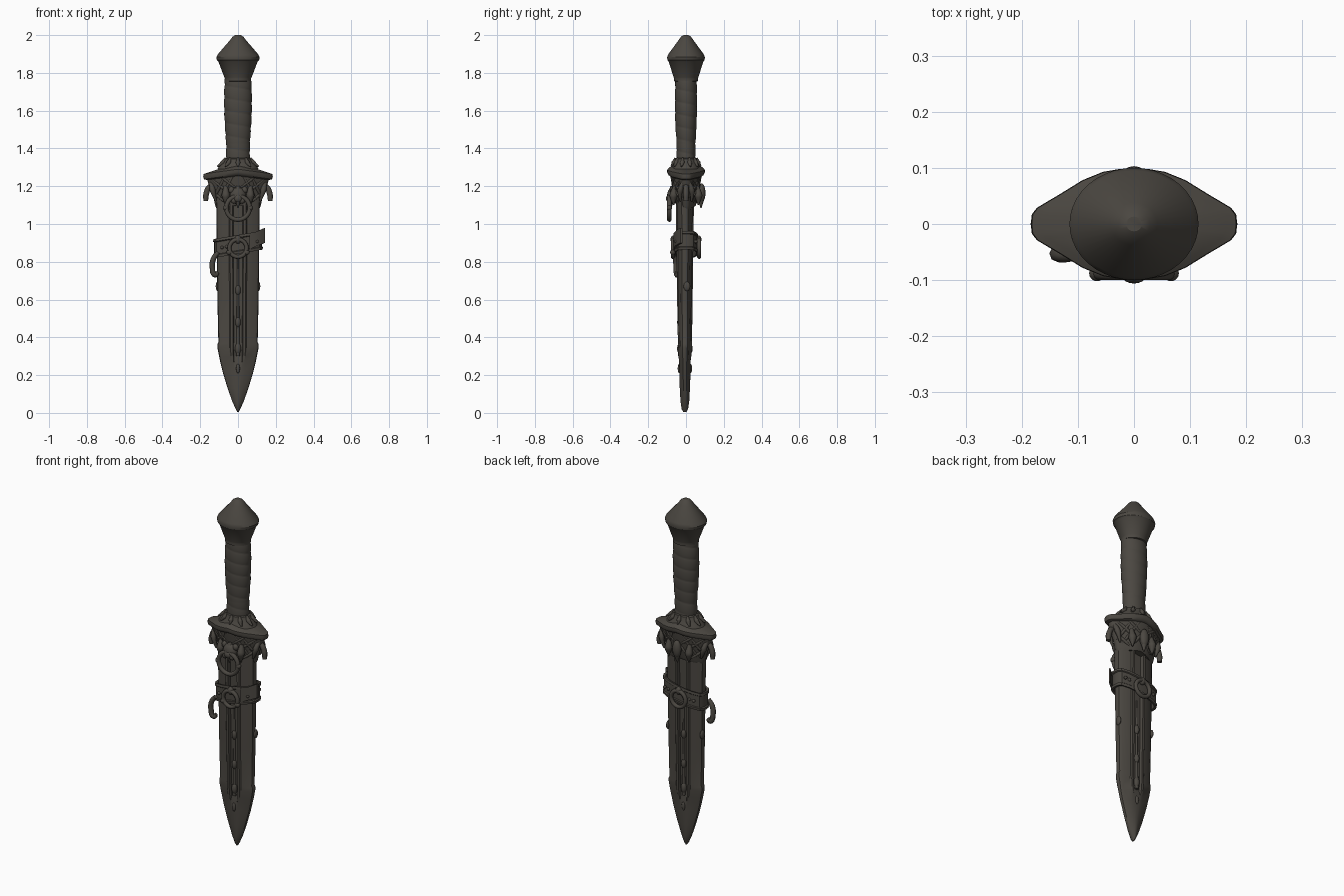
import bpy, bmesh, math
from mathutils import Vector

if "Cube" in bpy.data.objects:
    bpy.data.objects.remove(bpy.data.objects["Cube"])

mat = bpy.data.materials.new("dark_bronze")
mat.use_nodes = True
mat.diffuse_color = (0.07, 0.063, 0.053, 1)
mat.node_tree.nodes["Principled BSDF"].inputs["Base Color"].default_value = mat.diffuse_color


def finish(obj, angle=35):
    obj.data.materials.append(mat)
    bpy.ops.object.select_all(action="DESELECT")
    obj.select_set(True)
    bpy.context.view_layer.objects.active = obj
    bpy.ops.object.shade_smooth_by_angle(angle=math.radians(angle))
    return obj


def loft(name, rings, angle=35, closed=False):
    """Skin a stack of equal-length point rings."""
    bm = bmesh.new()
    rows = [[bm.verts.new(p) for p in ring] for ring in rings]
    n = len(rows[0])
    pairs = list(zip(rows, rows[1:])) + ([(rows[-1], rows[0])] if closed else [])
    for a, b in pairs:
        for i in range(n):
            j = (i + 1) % n
            bm.faces.new((a[i], a[j], b[j], b[i]))
    if not closed:
        bm.faces.new(rows[0])
        bm.faces.new(rows[-1])
    bmesh.ops.recalc_face_normals(bm, faces=bm.faces)
    mesh = bpy.data.meshes.new(name)
    bm.to_mesh(mesh)
    bm.free()
    obj = bpy.data.objects.new(name, mesh)
    bpy.context.collection.objects.link(obj)
    return finish(obj, angle)


def around(quarter):
    """Mirror a quarter outline, side to middle, into a full outline."""
    half = quarter + [(-x, y) for x, y in reversed(quarter[:-1])]
    return half + [(x, -y) for x, y in reversed(half[1:-1])]


def ellipse(n=40):
    return [(math.cos(2 * math.pi * i / n), math.sin(2 * math.pi * i / n)) for i in range(n)]


def ring_at(outline, z, hx, hy, droop=0.0, tilt=0.0, y=0.0):
    return [(x * hx, y0 * hy + y, z - droop * abs(x) + tilt * x) for x, y0 in outline]


def tube(name, points, radius, taper=None, cyclic=False):
    """Round rod along a smooth path, turned into a mesh."""
    cu = bpy.data.curves.new(name, "CURVE")
    cu.dimensions = "3D"
    cu.bevel_depth, cu.bevel_resolution, cu.resolution_u = radius, 2, 6
    cu.use_fill_caps = True
    sp = cu.splines.new("BEZIER")
    sp.bezier_points.add(len(points) - 1)
    sp.use_cyclic_u = cyclic
    for i, (b, p) in enumerate(zip(sp.bezier_points, points)):
        b.co = p
        b.handle_left_type = b.handle_right_type = "AUTO"
        b.radius = taper[i] if taper else 1
    tmp = bpy.data.objects.new(name, cu)
    bpy.context.collection.objects.link(tmp)
    mesh = bpy.data.meshes.new_from_object(tmp.evaluated_get(bpy.context.evaluated_depsgraph_get()))
    bpy.data.objects.remove(tmp)
    obj = bpy.data.objects.new(name, mesh)
    bpy.context.collection.objects.link(obj)
    return finish(obj, 60)


def blob(name, loc, scale):
    bpy.ops.mesh.primitive_uv_sphere_add(segments=16, ring_count=10, radius=1, location=loc)
    obj = bpy.context.object
    obj.name, obj.scale = name, scale
    return finish(obj, 60)


def hoop(name, loc, major, minor, tip=0.0):
    bpy.ops.mesh.primitive_torus_add(major_segments=32, minor_segments=10, major_radius=major,
                                     minor_radius=minor, location=loc,
                                     rotation=(math.pi / 2 + tip, 0, 0))
    bpy.context.object.name = name
    return finish(bpy.context.object, 60)


# Pommel: flared collar under a low cone
loft("pommel", [ring_at(ellipse(), z, hx, hy) for z, hx, hy in [
    (1.755, .064, .058), (1.757, .07, .064), (1.772, .07, .064), (1.776, .072, .065),
    (1.86, .104, .092), (1.867, .112, .098), (1.883, .115, .1), (1.897, .108, .095),
    (1.975, .041, .038), (1.992, .028, .026), (2.0, .014, .013)]], 30)

# Grip wound with a spiral wrap
grip = []
for k in range(97):
    t = k / 96
    swell = .063 + .012 * math.sin(math.pi * min(1, 1.25 - t)) - .002 * t
    ring = []
    for x, y in ellipse(48):
        phase = (t * 7 + math.atan2(y, x) / (2 * math.pi)) % 1
        r = swell * (1 + .05 * math.sqrt(max(0, math.sin(math.pi * phase))) - .04)
        ring.append((x * r, y * r * .8, 1.31 + .46 * t))
    grip.append(ring)
loft("grip", grip, 50)

# Guard, with a collar and small leaves on top
lens = around([(1, 0), (.99, .17), (.94, .29), (.72, .53), (.5, .78), (.3, .93), (.14, .98), (0, 1)])
loft("guard", [ring_at(lens, z, hx, hy, droop) for z, hx, hy, droop in [
    (1.255, .165, .083, .022), (1.262, .18, .094, .025), (1.275, .184, .1, .025),
    (1.29, .182, .099, .025), (1.3, .165, .088, .03), (1.312, .1, .065, .02)]])
loft("grip_collar", [ring_at(ellipse(), z, hx, hy) for z, hx, hy in [
    (1.29, .11, .078), (1.315, .095, .068), (1.33, .08, .06), (1.345, .074, .058), (1.35, .06, .048)]])
for i in range(10):
    a = math.tau * (i + .5) / 10
    c, s = math.cos(a), math.sin(a)
    tube("collar_leaf", [(.07 * c, .055 * s, 1.35), (.085 * c, .064 * s, 1.325),
                         (.115 * c, .078 * s, 1.305)], .013, [.4, 1, .3])

# Locket: tapered mouth of the scabbard
locket = [(1.1, .112, .052), (1.115, .12, .058), (1.17, .132, .066), (1.235, .158, .08), (1.27, .165, .084)]
loft("locket", [ring_at(lens, z, hx, hy, .02) for z, hx, hy in locket])


def on_locket(x, z, side):
    """Point on the locket's front (-1) or back (1) face."""
    t = (z - 1.11) / .15
    hx, hy = .118 + .045 * t, .055 + .027 * t
    u = min(1, abs(x) / hx)
    return (x, side * hy * (1 - .1 * u - .72 * u * u), z)


for side in (-1, 1):
    for m in (-1, 1):
        # Crossing ribs and leaf edges
        for x0, z0, x1, z1 in [(.03, 1.25, .1, 1.12), (.075, 1.24, .125, 1.14), (.0, 1.2, .06, 1.11),
                               (.135, 1.235, .03, 1.15), (.09, 1.25, .01, 1.19), (.12, 1.16, .06, 1.11)]:
            pts = [on_locket(m * (x0 + (x1 - x0) * k / 3), z0 + (z1 - z0) * k / 3, side) for k in range(4)]
            tube("locket_rib", pts, .008, [.7, 1.1, 1, .5])
    # Hanging pointed leaves along the lower edge
    for x, drop in [(-.065, .0), (0, .015), (.065, .0)]:
        p = Vector(on_locket(x, 1.2, side))
        tube("locket_leaf", [p, p + Vector((0, side * .008, -.05)),
                             p + Vector((0, side * .008, -.1 - drop))], .022, [.5, 1, .15])
blob("back_leaf", (0, .083, 1.165), (.025, .02, .05))

# Side hooks under the guard ends
for m in (-1, 1):
    tube("side_hook", [(m * .125, 0, 1.205), (m * .152, 0, 1.195), (m * .168, 0, 1.16),
                       (m * .171, 0, 1.122)], .014, [.8, 1, 1.1, .9])
    for d in (-1, 1):
        tube("side_leaf", [(m * .145, d * .01, 1.23), (m * .135, d * .03, 1.18),
                           (m * .117, d * .03, 1.12)], .016, [.6, 1, .3])

# Scabbard: ridged section with a channel down the middle of both faces
channel = [(1, 0), (.97, .35), (.85, .6), (.42, .84), (.37, 1), (.25, 1), (.21, .62), (0, .62)]
plain = [(1, 0), (.97, .3), (.85, .52), (.42, .84), (.37, .87), (.25, .93), (.21, .95), (0, 1)]


def scabbard_ring(z, hx, hy, g):
    mix = [(a[0], a[1] * g + b[1] * (1 - g)) for a, b in zip(channel, plain)]
    return ring_at(around(mix), z, hx, hy, 0, 0, -.006)


loft("scabbard", [scabbard_ring(*s) for s in [
    (.005, .004, .008, 0), (.02, .012, .017, 0), (.06, .03, .023, 0), (.13, .055, .027, 0),
    (.22, .082, .03, 0), (.27, .094, .032, .1), (.3, .1, .034, 1), (.345, .109, .036, 1),
    (.365, .109, .037, 1), (.375, .104, .037, 1), (.6, .109, .041, 1), (.9, .113, .045, 1),
    (1.18, .116, .049, 1)]], 28)

# Beads and finial in the channels
for side in (-1, 1):
    y = side * .026 - .006
    for z, r in [(.65, .018), (.48, .018), (.34, .02)]:
        blob("channel_bead", (0, y, z), (r * .8, .015, r * 1.5))
    blob("channel_finial", (0, side * .03 - .006, .235), (.01, .008, .025))
    tube("channel_stem", [(0, y, .3), (0, y, .5), (0, y, .82)], .01, [1, .7, .5])
for m in (-1, 1):
    blob("edge_lug", (m * .108, .005, .67), (.01, .018, .025))

# Strap, tilted up to the model's left
strap_outline = around([(1, 0), (.99, .35), (.9, .65), (.6, .88), (.3, .98), (0, 1)])
loft("strap", [ring_at(strap_outline, .892 + dz, hx, hy, 0, .022) for dz, hx, hy in [
    (-.048, .117, .053), (-.05, .13, .063), (-.036, .132, .065), (-.032, .126, .06),
    (.032, .126, .06), (.036, .132, .065), (.05, .13, .063), (.048, .117, .053)]], 35, True)
# Loose strap end standing off the edge
loft("strap_end", [[(x, y, z), (x, y + .012, z), (x, y + .012, z + h), (x, y, z + h)]
                   for x, y, z, h in [(.06, -.066, .865, .085), (.1, -.058, .885, .075),
                                      (.13, -.04, .895, .08), (.143, -.03, .9, .08)]])
for side in (-1, 1):
    for x in (-.085, -.06, .075, .1):
        blob("strap_stud", (x, side * .052, .89 + .17 * x), (.009, .01, .009))
    hoop("strap_ring", (0, side * .07, .872), .046, .011)
    blob("ring_keeper", (0, side * .066, .918), (.018, .016, .022))
for m in (-1, 1):
    blob("ring_knob", (m * .046, -.07, .85), (.015, .014, .015))
tube("strap_tail", [(-.105, -.055, .85), (-.128, -.055, .82), (-.136, -.052, .77),
                    (-.12, -.048, .73), (-.108, -.045, .745)], .014, [.8, 1, 1, 1, .7])

# Face boss holding the large front ring
blob("boss", (0, -.07, 1.15), (.042, .03, .045))
blob("boss_snout", (0, -.092, 1.135), (.022, .014, .02))
for m in (-1, 1):
    blob("boss_ear", (m * .035, -.072, 1.18), (.016, .014, .018))
    blob("boss_cheek", (m * .022, -.086, 1.125), (.016, .014, .018))
    blob("ring_collar", (m * .066, -.088, 1.085), (.014, .014, .014))
hoop("front_ring", (0, -.088, 1.085), .062, .012)
